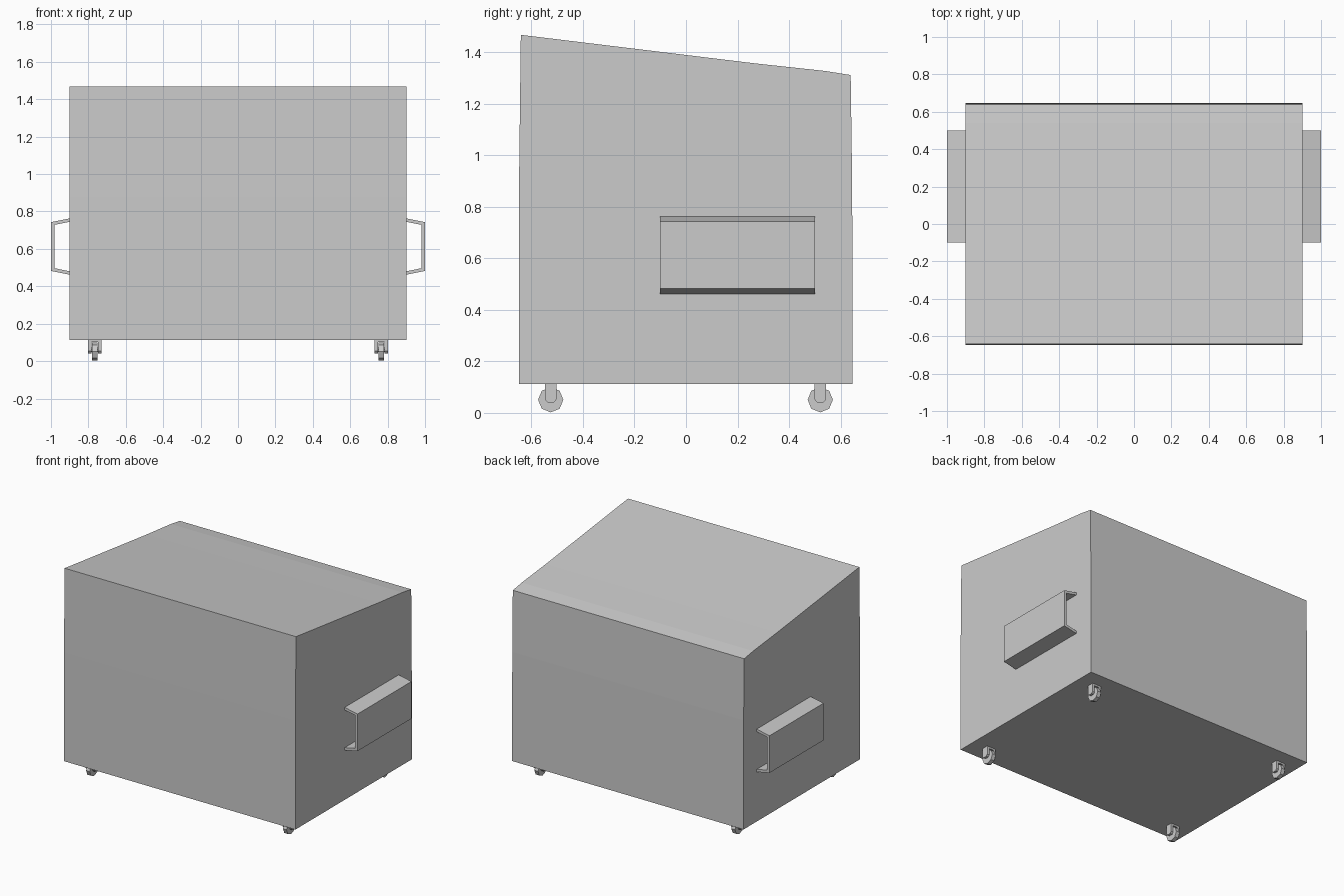
import bpy, bmesh, math

if "Cube" in bpy.data.objects:
    bpy.data.objects.remove(bpy.data.objects["Cube"])


def extrude_profile(name, pts, axis, start, end):
    """Prism: 2D profile (u, z) swept along x (u is y) or along y (u is x)."""
    def place(u, z, t):
        return (t, u, z) if axis == 'X' else (u, t, z)
    bm = bmesh.new()
    a = [bm.verts.new(place(u, z, start)) for u, z in pts]
    b = [bm.verts.new(place(u, z, end)) for u, z in pts]
    bm.faces.new(a)
    bm.faces.new(b[::-1])
    n = len(pts)
    for i in range(n):
        j = (i + 1) % n
        bm.faces.new((a[j], a[i], b[i], b[j]))
    bmesh.ops.recalc_face_normals(bm, faces=bm.faces)
    mesh = bpy.data.meshes.new(name)
    bm.to_mesh(mesh)
    bm.free()
    ob = bpy.data.objects.new(name, mesh)
    bpy.context.collection.objects.link(ob)
    return ob


def mirror_x(ob):
    mod = ob.modifiers.new("mirror", 'MIRROR')
    mod.use_axis = (True, False, False)
    mod.use_mirror_merge = False


def circle(y, z, r, n):
    return [(y + r * math.cos(2 * math.pi * i / n),
             z + r * math.sin(2 * math.pi * i / n)) for i in range(n)]


# Bin body: side profile with sloping top and slightly bent back edge
body = [(-0.648, 0.113), (0.646, 0.113), (0.645, 0.88), (0.639, 1.311),
        (0.539, 1.327), (0.27, 1.356), (-0.641, 1.467), (-0.648, 0.88)]
extrude_profile("bin_body", body, 'X', -0.9, 0.9)

# Side fork pockets: open channels, same on both sides
channel = [(0.9, 0.763), (1.0, 0.743), (1.0, 0.482), (0.9, 0.462),
           (0.9, 0.480), (0.982, 0.497), (0.982, 0.728), (0.9, 0.745)]
mirror_x(extrude_profile("fork_pocket", channel, 'Y', -0.1, 0.5))

# Casters: octagonal wheel, axle and forked bracket
CX, AZ = 0.766, 0.051
for label, y in (("front", -0.525), ("back", 0.521)):
    mirror_x(extrude_profile(label + "_wheel", circle(y, AZ, 0.049, 8),
                             'X', CX - 0.014, CX + 0.014))
    mirror_x(extrude_profile(label + "_axle", circle(y, AZ + 0.01, 0.012, 8),
                             'X', CX - 0.03, CX + 0.03))
    plate = [(y - 0.023, 0.114), (y - 0.023, 0.053), (y - 0.013, 0.041),
             (y + 0.013, 0.041), (y + 0.023, 0.053), (y + 0.023, 0.114)]
    for side, s in (("inner", -1), ("outer", 1)):
        mirror_x(extrude_profile(f"{label}_bracket_{side}", plate, 'X',
                                 CX + s * 0.018, CX + s * 0.035))
    # Bridge joining the two plates above the wheel
    bridge = [(CX - 0.018, 0.101), (CX + 0.018, 0.101),
              (CX + 0.018, 0.114), (CX - 0.018, 0.114)]
    mirror_x(extrude_profile(label + "_bracket_top", bridge, 'Y',
                             y - 0.023, y + 0.023))
